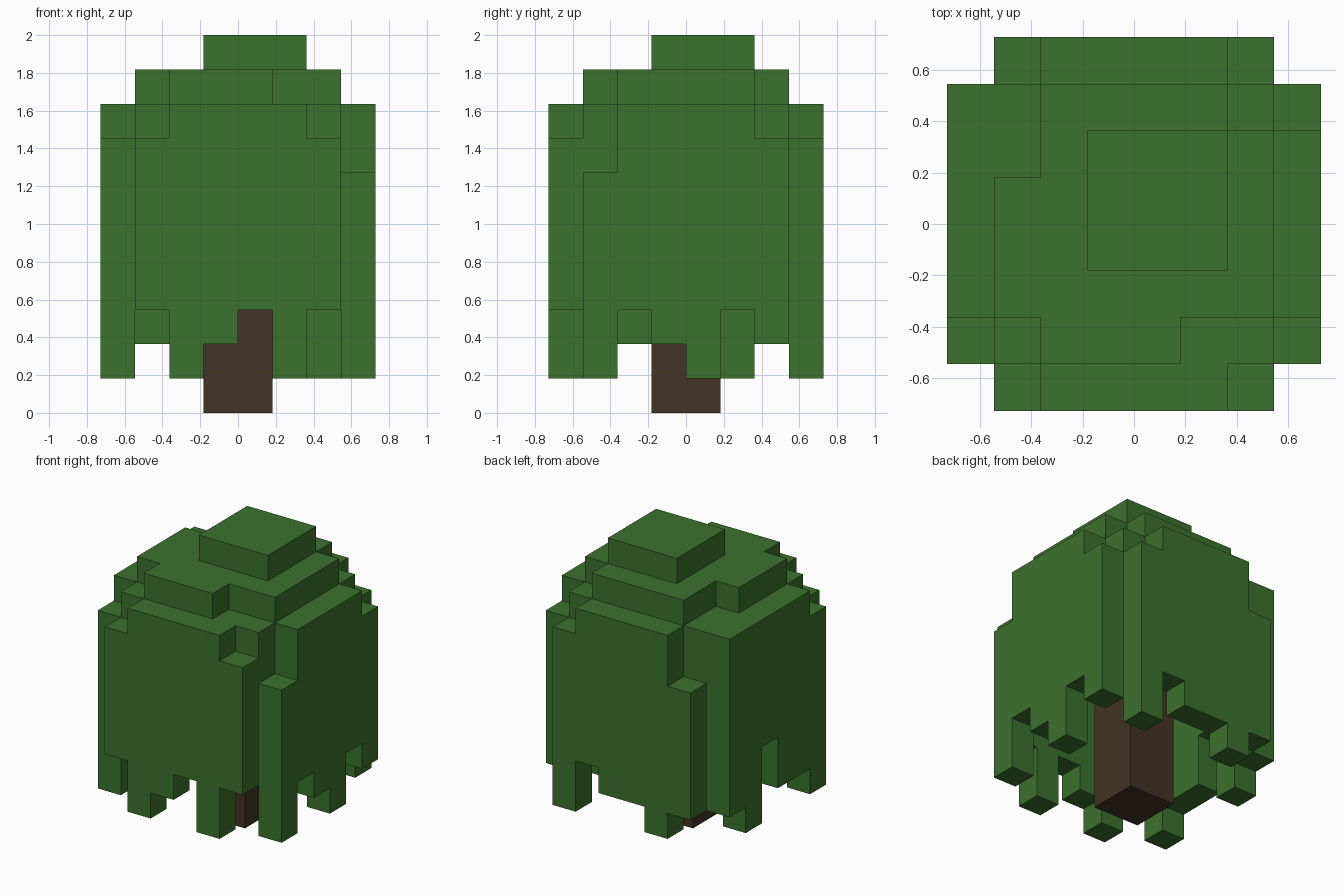
import bpy
import bmesh
from mathutils import Vector

if "Cube" in bpy.data.objects:
    bpy.data.objects.remove(bpy.data.objects["Cube"], do_unlink=True)

U = 2 / 11  # edge of one block


def material(name, rgb):
    mat = bpy.data.materials.new(name)
    mat.use_nodes = True
    mat.diffuse_color = (*rgb, 1)
    bsdf = next(n for n in mat.node_tree.nodes if n.type == 'BSDF_PRINCIPLED')
    bsdf.inputs["Base Color"].default_value = (*rgb, 1)
    bsdf.inputs["Roughness"].default_value = 0.9
    return mat


def box(x0, x1, y0, y1, z0, z1):
    """Set of block cells filling a box."""
    return {(x, y, z) for x in range(x0, x1) for y in range(y0, y1) for z in range(z0, z1)}


def block_object(name, cells, mat):
    """Skin a set of cells with only its exposed faces, merging flat areas."""
    bm = bmesh.new()
    for cell in sorted(cells):
        for axis in range(3):
            for side in (-1, 1):
                n = Vector((0, 0, 0))
                n[axis] = side
                if tuple(int(c + d) for c, d in zip(cell, n)) in cells:
                    continue
                a = Vector((0, 0, 0))
                a[(axis + 1) % 3] = 0.5
                b = n.cross(a)
                mid = Vector(cell) + Vector((0.5, 0.5, 0.5)) + n / 2
                corners = (mid - a - b, mid + a - b, mid + a + b, mid - a + b)
                bm.faces.new([bm.verts.new(c * U) for c in corners])
    bmesh.ops.remove_doubles(bm, verts=bm.verts, dist=0.001)
    bmesh.ops.dissolve_limit(bm, angle_limit=0.02, verts=bm.verts, edges=bm.edges)
    bm.normal_update()
    mesh = bpy.data.meshes.new(name)
    bm.to_mesh(mesh)
    bm.free()
    mesh.materials.append(mat)
    obj = bpy.data.objects.new(name, mesh)
    bpy.context.collection.objects.link(obj)
    return obj


leaf = material("leaf green", (0.044, 0.165, 0.027))
bark = material("bark brown", (0.057, 0.034, 0.018))

# Trunk
block_object("trunk", box(-1, 1, -1, 1, 0, 8), bark)

# Hanging leaf walls: lower and upper ends of the six columns on each side
walls = {
    "front": ([3, 1, 2, 3, 1, 3], [8, 9, 9, 9, 9, 8]),
    "back": ([2, 1, 2, 2, 3, 1], [7, 9, 9, 9, 9, 8]),
    "left": ([1, 3, 2, 1, 3, 2], [7, 9, 9, 9, 9, 8]),
    "right": ([1, 2, 2, 4, 1, 2], [8, 9, 9, 9, 9, 9]),
}
canopy = set()
for side, (bottoms, tops) in walls.items():
    for i, (low, high) in enumerate(zip(bottoms, tops), start=-3):
        x, y = {"front": (i, -4), "back": (i, 3), "left": (3, i), "right": (-4, i)}[side]
        canopy |= box(x, x + 1, y, y + 1, low, high)

# Canopy roof, with filled inner corners below it
canopy |= box(-3, 3, -3, 3, 8, 9)
for x in (-3, 2):
    for y in (-3, 2):
        canopy |= box(x, x + 1, y, y + 1, 7, 8)

# Upper tier with clipped corners
tier = box(-3, 3, -3, 3, 9, 10)
tier -= box(-3, -2, -3, -2, 9, 10) | box(1, 3, -3, -2, 9, 10)
tier -= box(-3, -2, 1, 3, 9, 10) | box(2, 3, 2, 3, 9, 10)
canopy |= tier

# Crown
canopy |= box(-1, 2, -1, 2, 10, 11)

block_object("leaf_canopy", canopy, leaf)
